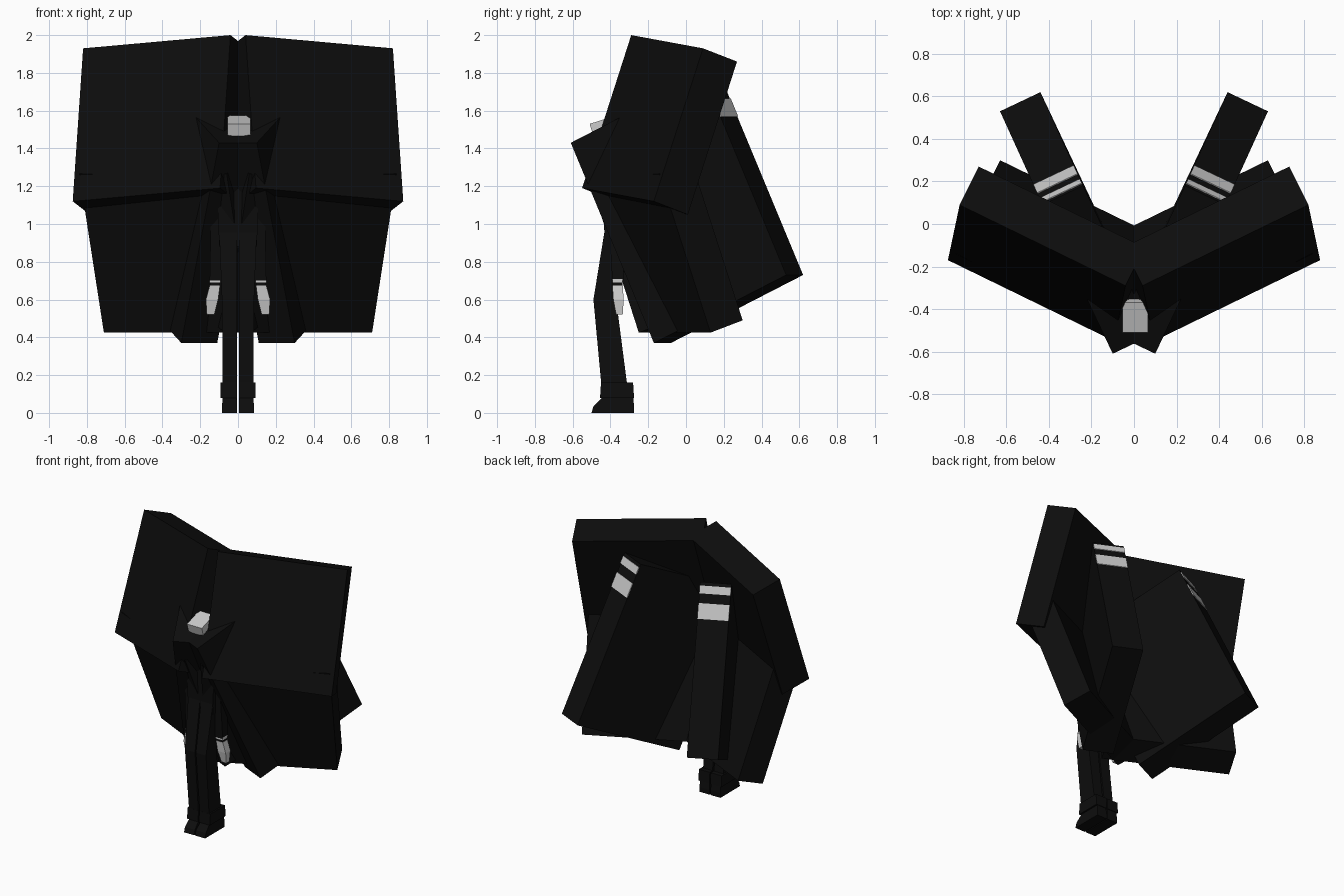
import bpy
import bmesh
from mathutils import Vector

cube = bpy.data.objects.get("Cube")
if cube:
    bpy.data.objects.remove(cube, do_unlink=True)


def make_material(name, value):
    mat = bpy.data.materials.new(name)
    mat.use_nodes = True
    colour = (value, value, value, 1)
    mat.diffuse_color = colour
    mat.node_tree.nodes["Principled BSDF"].inputs["Base Color"].default_value = colour
    return mat


BLACK = make_material("black_cloth", 0.004)
PALE = make_material("pale_grey", 0.6)


def build(name, rings, mat, mirror):
    """Join four-cornered rings into a closed solid, optionally on both sides."""
    for side, sign in (("left", 1), ("right", -1)) if mirror else (("", 1),):
        bm = bmesh.new()
        loops = [[bm.verts.new((p[0] * sign, p[1], p[2])) for p in ring] for ring in rings]
        for low, high in zip(loops, loops[1:]):
            for i in range(4):
                j = (i + 1) % 4
                bm.faces.new((low[i], low[j], high[j], high[i]))
        bm.faces.new(loops[0])
        bm.faces.new(loops[-1])
        bmesh.ops.recalc_face_normals(bm, faces=bm.faces[:])
        full_name = f"{side}_{name}" if side else name
        mesh = bpy.data.meshes.new(full_name)
        bm.to_mesh(mesh)
        bm.free()
        mesh.materials.append(mat)
        bpy.context.collection.objects.link(bpy.data.objects.new(full_name, mesh))


def slab(name, corner, a, b, c, mat=BLACK, mirror=True):
    """Slanted box from one corner and three edge vectors."""
    o, a, b, c = (Vector(v) for v in (corner, a, b, c))
    base = [o, o + a, o + a + b, o + b]
    build(name, [base, [p + c for p in base]], mat, mirror)


def loft(name, sections, mat=BLACK, mirror=True):
    """Tapered limb from level rectangles (x0, x1, y0, y1, z)."""
    rings = [[(x0, y0, z), (x1, y0, z), (x1, y1, z), (x0, y1, z)]
             for x0, x1, y0, y1, z in sections]
    build(name, rings, mat, mirror)


# Large upper cape and the lower cape beneath it
slab("upper_cape", (0.04, -0.29, 2.0), (0.78, 0.38, -0.07),
     (0.055, -0.26, -0.81), (-0.09, 0.18, -0.07))
slab("lower_cape", (0.71, 0.13, 0.425), (-0.78, -0.38, 0),
     (0.13, -0.27, 0.84), (-0.08, 0.17, 0.065))

# Long deep sleeves running from the chest through to the back
across = Vector((-0.19, 0.09, 0))
down = Vector((0.2, 0.44, -1.06))
deep = Vector((0.33, 0.70, 0.36))
chest = Vector((0.1, -0.61, 1.43))
slab("sleeve", chest, across, down, deep)

# Pale bands on the back of the sleeves
for label, start, end in (("upper_band", 0.02, 0.065), ("lower_band", 0.12, 0.21)):
    slab(label, chest + deep + down * start, across, down * (end - start),
         deep.normalized() * 0.005, PALE)

# Head
slab("head", (-0.055, -0.49, 1.465), (0.12, 0, 0), (0, 0.14, 0.045),
     (0, -0.02, 0.065), PALE, mirror=False)

# Body and arms
loft("torso", [(-0.1, 0.1, -0.43, -0.33, 0.88), (-0.11, 0.11, -0.44, -0.3, 1.2),
               (-0.08, 0.08, -0.46, -0.32, 1.45)], mirror=False)
loft("arm", [(0.09, 0.15, -0.39, -0.33, 0.7), (0.07, 0.14, -0.42, -0.34, 1.2)])
loft("cuff", [(0.093, 0.15, -0.39, -0.335, 0.69), (0.093, 0.15, -0.39, -0.335, 0.71)], PALE)
loft("wrist_stripe", [(0.095, 0.148, -0.388, -0.337, 0.675),
                      (0.095, 0.148, -0.388, -0.337, 0.69)])
loft("hand", [(0.125, 0.165, -0.37, -0.335, 0.52), (0.105, 0.17, -0.385, -0.33, 0.6),
              (0.095, 0.15, -0.39, -0.335, 0.675)], PALE)

# Legs, boot cuffs and feet
loft("leg", [(0.006, 0.08, -0.44, -0.3, 0.06), (0.004, 0.085, -0.49, -0.37, 0.6),
             (0.004, 0.1, -0.43, -0.33, 0.97)])
loft("boot_cuff", [(0.004, 0.092, -0.455, -0.275, 0.08), (0.004, 0.092, -0.45, -0.28, 0.16)])
loft("foot", [(0.004, 0.085, -0.5, -0.275, 0), (0.004, 0.085, -0.49, -0.275, 0.035),
              (0.008, 0.08, -0.44, -0.28, 0.085)])
